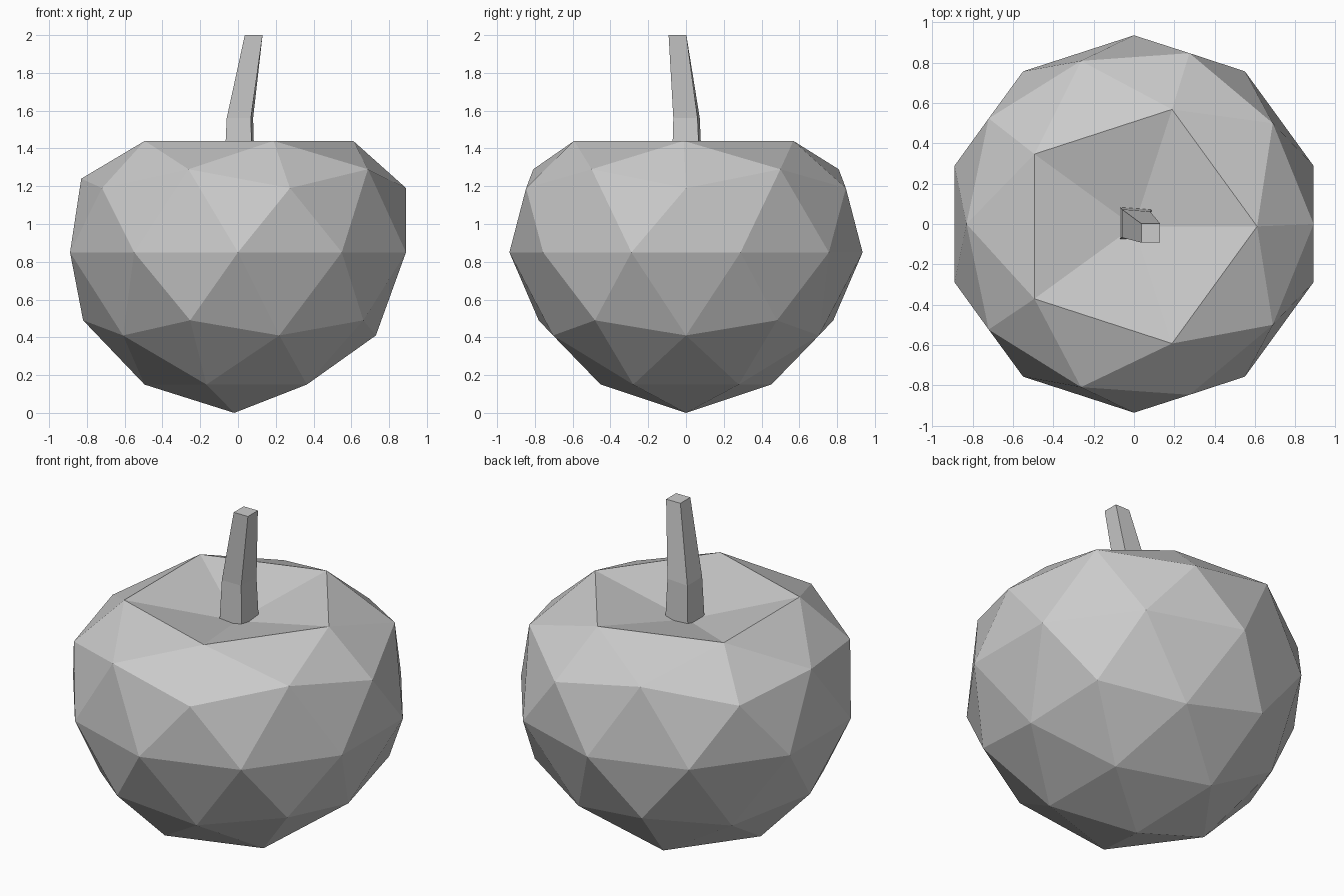
import bpy, bmesh, math

cube = bpy.data.objects.get("Cube")
if cube:
    bpy.data.objects.remove(cube)

grey = bpy.data.materials.new("plain grey")
grey.use_nodes = True
color = (0.6, 0.6, 0.6, 1)
grey.diffuse_color = color
grey.node_tree.nodes["Principled BSDF"].inputs["Base Color"].default_value = color


def add_object(name, bm):
    bmesh.ops.recalc_face_normals(bm, faces=bm.faces)
    mesh = bpy.data.meshes.new(name)
    bm.to_mesh(mesh)
    bm.free()
    mesh.materials.append(grey)
    obj = bpy.data.objects.new(name, mesh)
    bpy.context.collection.objects.link(obj)
    return obj


# Fruit body: a low-poly sphere whose rings are reshaped, with a sunken crown
# unit-sphere height: (radius, height, sideways shift)
rings = {
    -1.0: (0, 0, -0.02), -0.85: (0.475, 0.15, -0.02), -0.53: (0.74, 0.41, -0.01),
    -0.45: (0.82, 0.49, 0), 0.0: (0.935, 0.85, 0), 0.45: (0.89, 1.19, 0),
    0.53: (0.85, 1.29, 0), 0.85: (0.61, 1.44, 0), 1.0: (0, 1.31, 0),
}
bm = bmesh.new()
bmesh.ops.create_icosphere(bm, subdivisions=2, radius=1)
for v in bm.verts:
    level = min(rings, key=lambda z: abs(z - v.co.z))
    radius, height, shift = rings[level]
    angle = math.atan2(v.co.y, v.co.x)
    if level == 0.53 and math.cos(angle) < -0.99:  # dented shoulder
        radius, height = 0.83, 1.24
    dip = -0.012 if level > 0.8 else 0
    v.co = (radius * math.cos(angle) + shift, radius * math.sin(angle) + dip, height)
add_object("fruit_body", bm)

# Stem: a bent, tapering square stalk, given as centre, half width and height
bm = bmesh.new()
sections = [(0.008, 0.005, 0.08, 1.28), (0.01, 0.003, 0.07, 1.56), (0.083, -0.045, 0.047, 2.0)]
loops = []
for x, y, half, z in sections:
    skew = 0.012 if z < 1.9 else 0
    corners = [(-half, -half), (half - skew, -half), (half, half - skew), (-half, half)]
    loops.append([bm.verts.new((x + dx, y + dy, z)) for dx, dy in corners])
for low, high in zip(loops, loops[1:]):
    for i in range(4):
        j = (i + 1) % 4
        bm.faces.new((low[i], low[j], high[j], high[i]))
bm.faces.new(loops[0][::-1])
bm.faces.new(loops[-1])
add_object("stem", bm)
